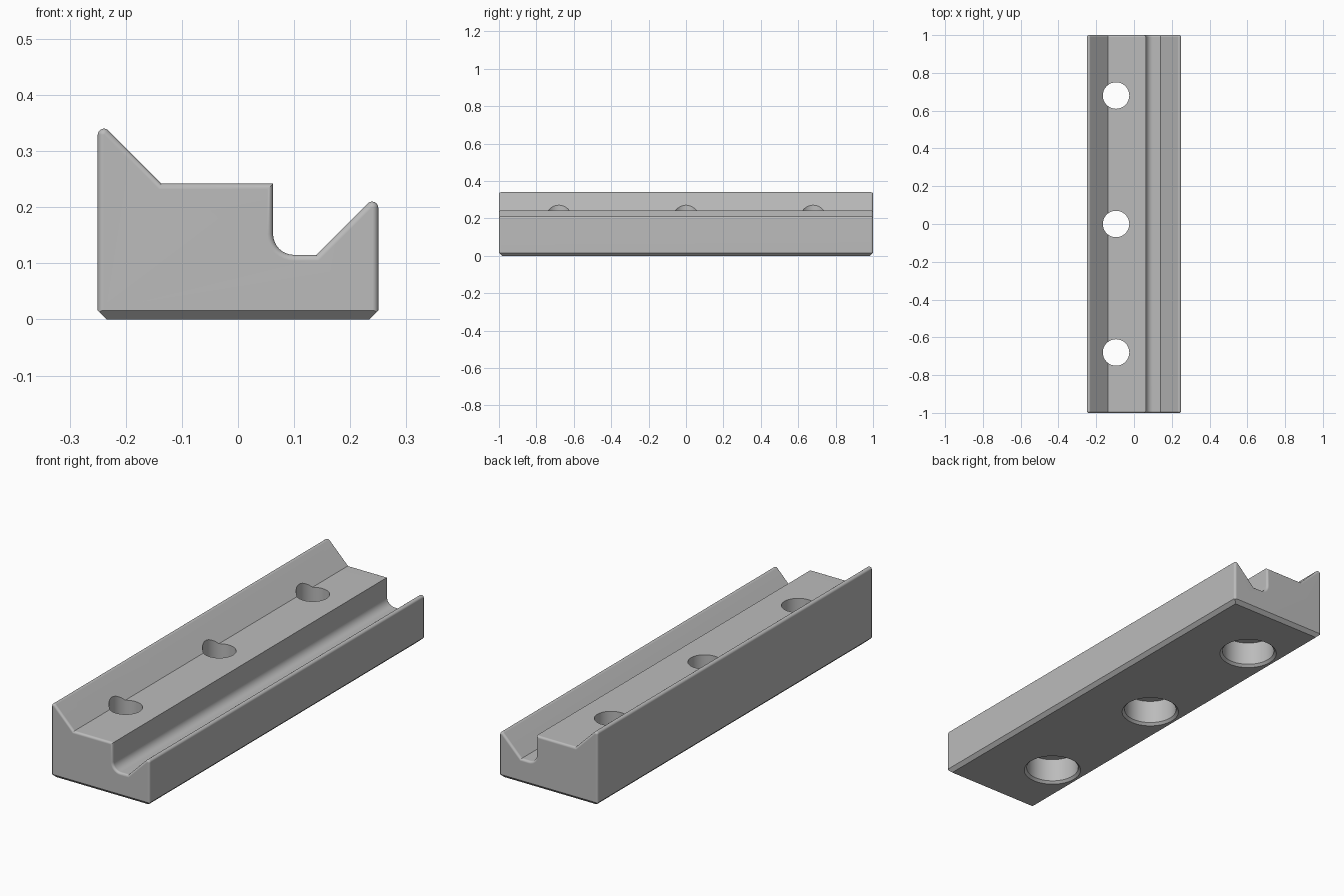
import bpy, bmesh, math
from mathutils import Vector

cube = bpy.data.objects.get("Cube")
if cube:
    bpy.data.objects.remove(cube, do_unlink=True)

HALF_X, HALF_Y = 0.25, 1.0
TIP, COVE, END, CHAMFER = 0.011, 0.037, 0.0105, 0.016
HOLE_X, HOLE_Y = -0.095, (-0.68, 0, 0.68)

grey = bpy.data.materials.new("satin grey")
grey.use_nodes = True
grey.diffuse_color = (0.5, 0.5, 0.5, 1)
grey.node_tree.nodes["Principled BSDF"].inputs["Base Color"].default_value = (0.5, 0.5, 0.5, 1)


def make_object(name, bm):
    bmesh.ops.recalc_face_normals(bm, faces=bm.faces[:])
    mesh = bpy.data.meshes.new(name)
    bm.to_mesh(mesh)
    bm.free()
    mesh.materials.append(grey)
    obj = bpy.data.objects.new(name, mesh)
    bpy.context.collection.objects.link(obj)
    return obj


# Cross-section corners (x, z, fillet radius), counter-clockwise; negative is a concave fillet
CORNERS = [(-HALF_X, 0, 0), (HALF_X, 0, 0), (HALF_X, 0.2255, TIP), (0.1395, 0.115, 0),
           (0.0625, 0.115, -COVE), (0.0625, 0.242, 0), (-0.1365, 0.242, 0),
           (-HALF_X, 0.3555, TIP)]


def section(inset, steps=8):
    """Cross-section moved inward by inset, with its fillets kept concentric."""
    points = []
    for i, (x, z, radius) in enumerate(CORNERS):
        p = Vector((x, z))
        before = p - Vector(CORNERS[i - 1][:2])
        after = Vector(CORNERS[(i + 1) % len(CORNERS)][:2]) - p
        n1, n2 = (Vector((-e.y, e.x)).normalized() for e in (before, after))
        miter = (n1 + n2) / (1 + n1.dot(n2))
        if radius == 0:
            points.append(p + miter * inset)
            continue
        centre = p + miter * radius
        start = math.atan2(n1.y, n1.x)
        turn = math.atan2(n1.x * n2.y - n1.y * n2.x, n1.dot(n2))
        for k in range(steps + 1):
            a = start + turn * k / steps
            points.append(centre - Vector((math.cos(a), math.sin(a))) * (radius - inset))
    return points


def bridge(bm, rings):
    """Skin a list of closed vertex rings and cap both ends."""
    for a, b in zip(rings, rings[1:]):
        for i in range(len(a)):
            j = (i + 1) % len(a)
            bm.faces.new((a[i], a[j], b[j], b[i]))
    bm.faces.new(rings[0])
    bm.faces.new(rings[-1])


# Rail body: long extrusion with rounded ends
bm = bmesh.new()
quarter = [math.pi / 2 * k / 5 for k in range(6)]
front = [(-HALF_Y + END * (1 - math.cos(a)), END * (1 - math.sin(a))) for a in quarter]
stations = front + [(-y, inset) for y, inset in reversed(front)]
bridge(bm, [[bm.verts.new((p.x, y, p.y)) for p in section(inset)] for y, inset in stations])
bmesh.ops.recalc_face_normals(bm, faces=bm.faces[:])

# Chamfer around the underside
for dx, dy in ((1, 0), (-1, 0), (0, 1), (0, -1)):
    cut = bmesh.ops.bisect_plane(
        bm, geom=bm.verts[:] + bm.edges[:] + bm.faces[:], dist=1e-6,
        plane_co=(dx * HALF_X, dy * HALF_Y, CHAMFER), plane_no=(dx, dy, -1), clear_outer=True)
    rim = [e for e in cut["geom_cut"] if isinstance(e, bmesh.types.BMEdge)]
    bmesh.ops.holes_fill(bm, edges=rim, sides=0)
rail = make_object("rail_body", bm)

# Stepped bolt holes: countersunk mouth, wide bore, narrow through hole
bm = bmesh.new()
HOLE_PROFILE = [(0.136, -0.01), (0.115, 0.011), (0.115, 0.12), (0.07, 0.12), (0.07, 0.5)]
for y in HOLE_Y:
    rings = []
    for r, z in HOLE_PROFILE:
        angles = [math.tau * k / 64 for k in range(64)]
        rings.append([bm.verts.new((HOLE_X + r * math.cos(a), y + r * math.sin(a), z))
                      for a in angles])
    bridge(bm, rings)
cutter = make_object("hole_cutter", bm)
cutter.hide_render = True

bpy.context.view_layer.objects.active = rail
bpy.ops.object.select_all(action='DESELECT')
rail.select_set(True)
boolean = rail.modifiers.new("bolt_holes", 'BOOLEAN')
boolean.operation = 'DIFFERENCE'
boolean.solver = 'EXACT'
boolean.object = cutter
bpy.ops.object.modifier_apply(modifier=boolean.name)
bpy.data.objects.remove(cutter, do_unlink=True)

# Smooth fillets and bores, crisp edges elsewhere
bpy.ops.object.shade_smooth_by_angle(angle=math.radians(30))
weighted = rail.modifiers.new("flat_faces", 'WEIGHTED_NORMAL')
weighted.keep_sharp = True
